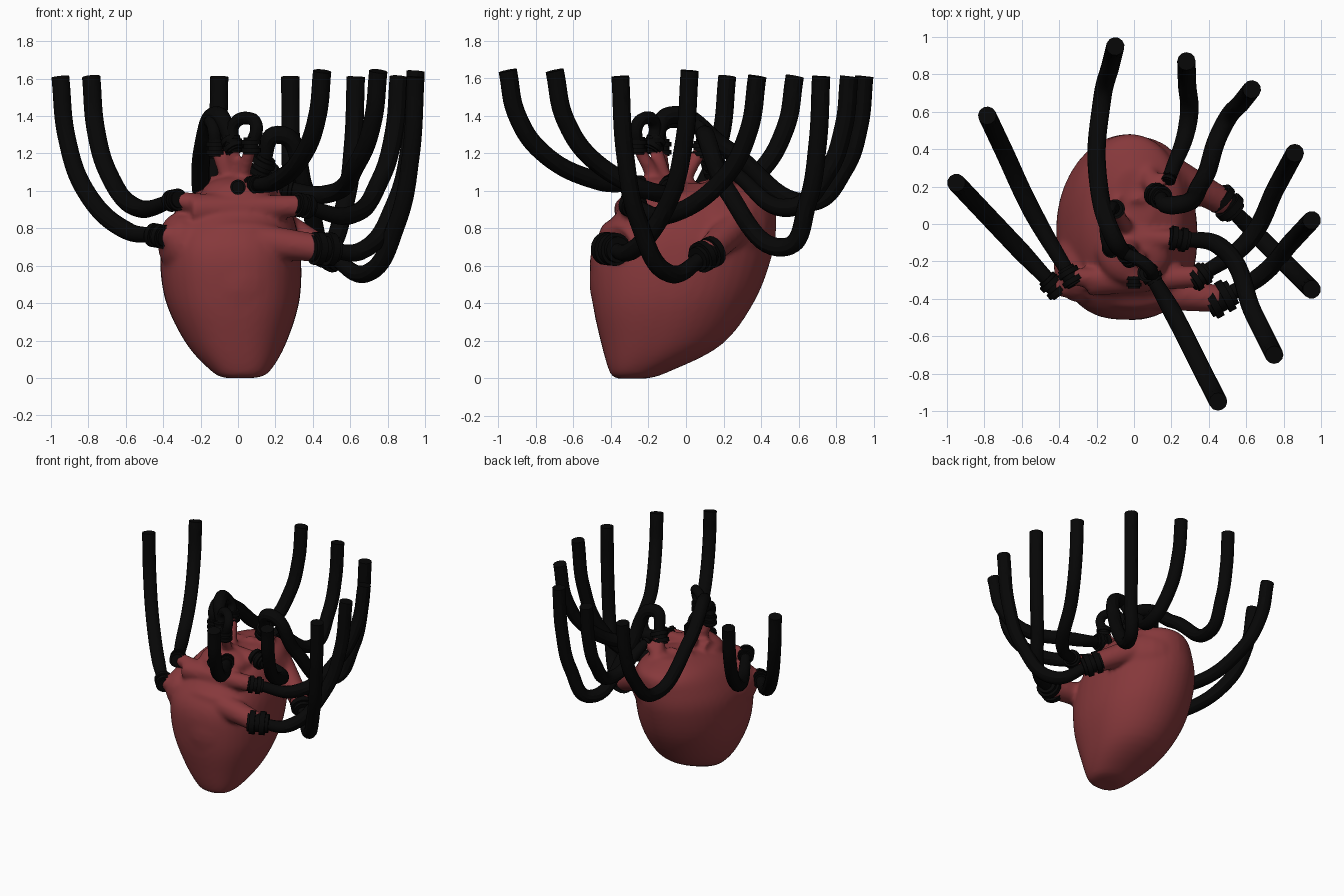
import bpy, bmesh
from math import cos, sin, pi, copysign
from mathutils import Vector

if "Cube" in bpy.data.objects:
    bpy.data.objects.remove(bpy.data.objects["Cube"])


def material(name, rgb):
    m = bpy.data.materials.new(name)
    m.diffuse_color = (*rgb, 1)
    m.use_nodes = True
    m.node_tree.nodes["Principled BSDF"].inputs["Base Color"].default_value = m.diffuse_color
    return m


RED = material("muscle_red", (0.24, 0.04, 0.044))
BLACK = material("rubber_black", (0.002, 0.002, 0.002))


def activate(ob):
    bpy.ops.object.select_all(action='DESELECT')
    ob.select_set(True)
    bpy.context.view_layer.objects.active = ob


def bm_object(name, bm, mat):
    me = bpy.data.meshes.new(name)
    bm.to_mesh(me)
    bm.free()
    me.materials.append(mat)
    ob = bpy.data.objects.new(name, me)
    bpy.context.collection.objects.link(ob)
    activate(ob)
    bpy.ops.object.shade_smooth_by_angle()
    return ob


def tube(name, pts, radius, mat, first=1.0):
    """Smooth capped tube through the points; first scales the start radius."""
    cu = bpy.data.curves.new(name, 'CURVE')
    cu.dimensions = '3D'
    cu.bevel_depth = radius
    cu.use_fill_caps = True
    sp = cu.splines.new('BEZIER')
    sp.bezier_points.add(len(pts) - 1)
    for bp, p in zip(sp.bezier_points, pts):
        bp.co = p
        bp.handle_left_type = bp.handle_right_type = 'AUTO'
    sp.bezier_points[0].radius = first
    ob = bpy.data.objects.new(name, cu)
    bpy.context.collection.objects.link(ob)
    activate(ob)
    bpy.ops.object.convert(target='MESH')
    ob = bpy.context.object
    ob.data.materials.clear()
    ob.data.materials.append(mat)
    bpy.ops.object.shade_smooth_by_angle()
    return ob


def connector(name, pos, toward, r):
    """Sleeve with two clamp rings, facing a point."""
    bm = bmesh.new()
    for off, rad, length in ((0, .85, 1.9), (-.5, 1.08, .5), (.4, 1.08, .5)):
        new = bmesh.ops.create_cone(bm, cap_ends=True, segments=20, radius1=rad * r,
                                    radius2=rad * r, depth=length * r)['verts']
        bmesh.ops.translate(bm, verts=new, vec=(0, 0, off * r))
    rot = (Vector(toward) - Vector(pos)).to_track_quat('Z', 'Y').to_matrix().to_4x4()
    bmesh.ops.transform(bm, matrix=rot, verts=bm.verts)
    bmesh.ops.translate(bm, verts=bm.verts, vec=pos)
    bm_object(name, bm, BLACK)


def hose(name, r, end, *path):
    """Hose along the path, then rising ever steeper from its last (lowest) point to the open end."""
    path = [Vector(p) for p in path]
    low, end = path[-1], Vector(end)
    for across, up in ((.62, .26), (.9, .6), (1, 1)):
        path.append(Vector((low.x + (end.x - low.x) * across,
                            low.y + (end.y - low.y) * across,
                            low.z + (end.z - low.z) * up)))
    tube(name, path, .049, BLACK, .75)
    connector(name + "_connector", path[0], path[1], r)


def loop_hose(name, a, b, side):
    """Short arch between two artery tips, leaning sideways."""
    a, b = Vector(a), Vector(b)
    up, lean = Vector((0, 0, .11)), Vector(side)
    pts = [a, a + up + lean * .7, (a + b) / 2 + up * 1.3 + lean, b + up + lean * .3, b]
    tube(name, pts, .034, BLACK)
    for tip in (a, b):
        connector(name + "_connector", tip, tip + up, .048)


# Heart muscle: ovals stacked upward (z, x centre, x radius, y centre, y radius), smoothed between
RINGS = [(0, .01, .08, -.29, .08), (.03, .015, .15, -.255, .15), (.18, -.01, .265, -.13, .32),
         (.42, -.03, .36, -.065, .435), (.68, -.04, .375, -.02, .485), (.85, -.03, .33, .04, .44),
         (.97, -.01, .255, .11, .35), (1.04, 0, .11, .14, .15)]
N, STEPS = 40, 5
dense = []
for k in range(len(RINGS) - 1):
    a, b, c, d = (RINGS[min(max(k + o, 0), len(RINGS) - 1)] for o in (-1, 0, 1, 2))
    for t in (s / STEPS for s in range(STEPS)):
        dense.append([q + t * (r - p) / 2 + t * t * (p - 2.5 * q + 2 * r - s / 2)
                      + t ** 3 * (1.5 * (q - r) + (s - p) / 2) for p, q, r, s in zip(a, b, c, d)])
dense.append(RINGS[-1])

bm = bmesh.new()
prev = None
for z, xc, rx, yc, ry in dense:
    ring = []
    for i in range(N):
        c, s = cos(2 * pi * i / N), sin(2 * pi * i / N)
        e = .8 if s < 0 else 1          # squarer front, rounder back
        ring.append(bm.verts.new((xc + rx * copysign(abs(c) ** e, c),
                                  yc + ry * copysign(abs(s) ** e, s), z)))
    if prev:
        for i in range(N):
            j = (i + 1) % N
            bm.faces.new((prev[i], prev[j], ring[j], ring[i]))
    else:
        bm.faces.new(ring[::-1])
    prev = ring
bm.faces.new(prev)
parts = [bm_object("heart", bm, RED)]

# Atrium bulges, raised front wall and rounded back chamber
for loc, size in (((-.3, -.22, .72), (.13, .2, .17)), ((-.01, -.35, .53), (.25, .165, .3)),
                  ((0, -.36, .78), (.22, .1, .07)), ((0, -.15, .98), (.2, .18, .1)),
                  ((.02, .15, .8), (.29, .32, .24))):
    bpy.ops.mesh.primitive_uv_sphere_add(segments=24, ring_count=14, location=loc)
    bpy.context.object.scale = size
    bpy.ops.object.transform_apply(location=False, rotation=False, scale=True)
    parts.append(bpy.context.object)

# Tips where hoses join
LEFT_LOW, LEFT_UP = (-.43, -.33, .76), (-.34, -.28, .95)
RIGHT_LOW, RIGHT_UP, RIGHT_TOP = (.46, -.4, .69), (.35, -.28, .92), (.24, -.08, 1.02)
RIGHT_BACK, BACK, BACK_THIN = (.49, .11, .66), (.13, .15, 1.13), (.19, .25, 1.1)
FRONT, STUB = (.09, -.27, 1.03), (0, -.31, 1.02)
ARCH_A, ARCH_B, ARCH_C, ARCH_D = (-.1, .08, 1.22), (-.03, -.17, 1.25), (.07, -.26, 1.24), (-.12, -.13, 1.23)

# Arteries and veins: root, tip, radius
for root, tip, r in (((.1, -.38, .77), LEFT_LOW, .055), ((-.1, -.3, .92), LEFT_UP, .048),
                     ((.05, -.36, .74), RIGHT_LOW, .075), ((-.25, -.31, .9), RIGHT_UP, .06),
                     ((-.15, -.08, 1.02), RIGHT_TOP, .05), ((.15, .3, .85), RIGHT_BACK, .075),
                     ((.07, .28, .98), BACK, .045), ((.02, .22, 1), BACK_THIN, .032),
                     ((.04, -.15, 1), FRONT, .035), ((0, -.15, 1), STUB, .035),
                     ((-.03, -.05, 1), ARCH_A, .036), ((-.01, -.1, 1), ARCH_B, .036),
                     ((0, -.13, 1), ARCH_C, .034), ((-.02, -.12, .98), ARCH_D, .034),
                     ((.02, .1, 1.02), (.03, .4, .88), .045), ((-.06, .1, 1.02), (-.27, .2, .84), .05)):
    parts.append(tube("vessel", [root, tip], r, RED, 1.3))

# Fuse muscle and vessels into one smooth skin
bpy.ops.object.select_all(action='DESELECT')
for p in parts:
    p.select_set(True)
heart = parts[0]
bpy.context.view_layer.objects.active = heart
bpy.ops.object.join()
fuse = heart.modifiers.new("fuse", 'REMESH')
fuse.mode = 'VOXEL'
fuse.voxel_size = .015
fuse.use_smooth_shade = True
soften = heart.modifiers.new("soften", 'SMOOTH')
soften.iterations = 10

# Long hoses: connector size, open end, then path from the vessel to the lowest point
hose("hose_left_lower", .06, (-.95, .22, 1.61), LEFT_LOW, (-.6, -.15, .79))
hose("hose_left_upper", .055, (-.785, .58, 1.61), LEFT_UP, (-.54, .06, .91))
hose("hose_right_lower", .082, (.95, .02, 1.64), RIGHT_LOW, (.66, -.29, .68))
hose("hose_right_upper", .06, (.86, .38, 1.61), RIGHT_UP, (.6, -.1, .87))
hose("hose_right_top", .06, (.75, -.7, 1.64), RIGHT_TOP, (.46, -.12, .98))
hose("hose_right_back", .078, (.95, -.35, 1.61), RIGHT_BACK, (.69, -.09, .56))
hose("hose_front", .05, (.45, -.95, 1.64), FRONT, (.2, -.46, 1.05))
hose("hose_back_thin", .035, (.28, .87, 1.61), BACK_THIN, (.29, .55, .91))
hose("hose_back_right", .06, (.63, .72, 1.61), BACK, (.21, .1, 1.3), (.36, .22, 1), (.48, .53, .7))
hose("hose_back", .05, (-.1, .95, 1.61), ARCH_B, (-.1, -.09, 1.4), (-.19, .22, 1.22), (-.17, .67, .94))

# Small loops between the top arteries, and the capped front stub
loop_hose("loop_left", ARCH_A, ARCH_D, (-.04, 0, 0))
loop_hose("loop_right", ARCH_C, ARCH_B, (.04, 0, 0))
connector("front_cap", STUB, (0, -1, 1.02), .038)
